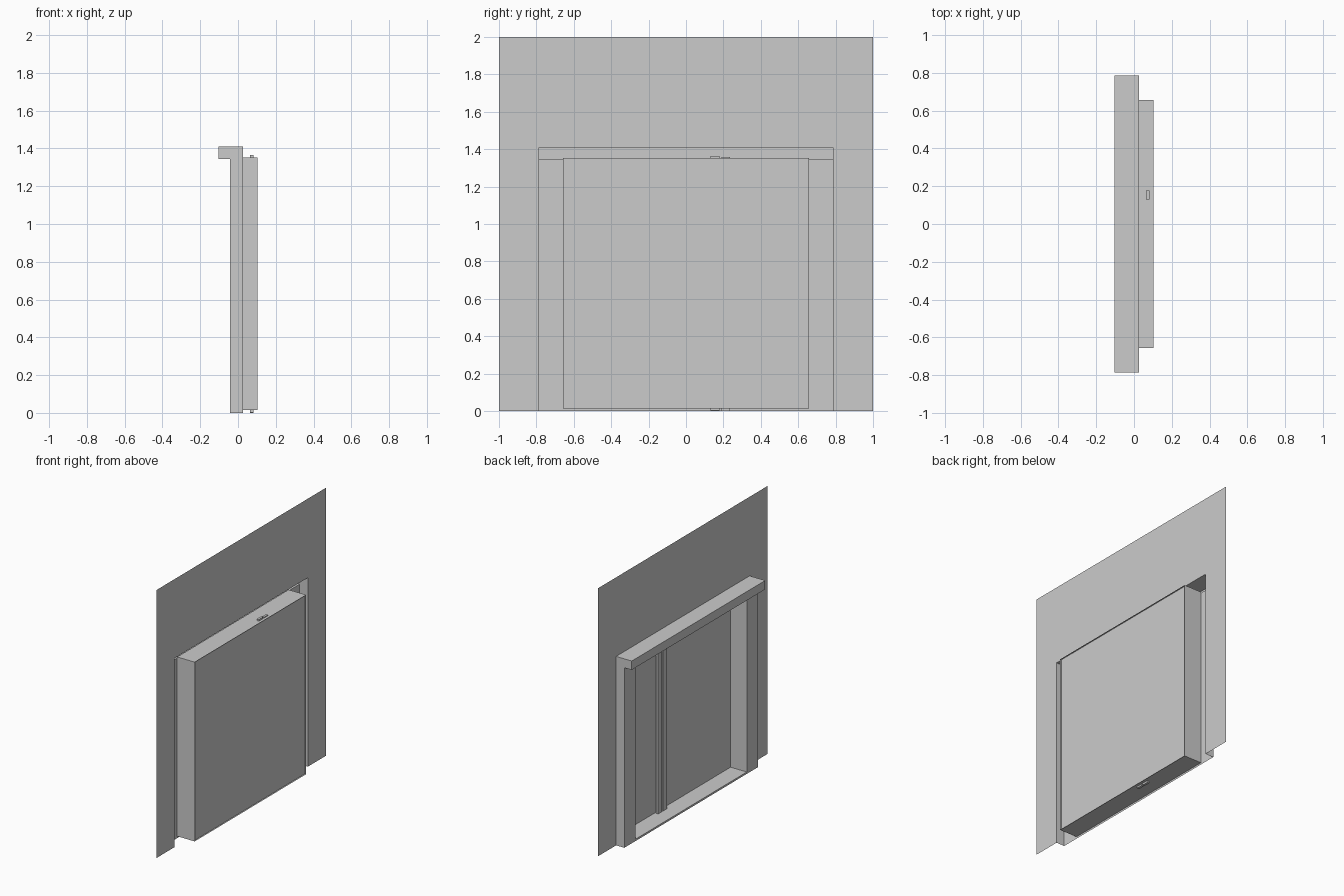
import bpy
import bmesh

cube = bpy.data.objects.get("Cube")
if cube:
    bpy.data.objects.remove(cube, do_unlink=True)

grey = bpy.data.materials.new("plain_grey")
grey.use_nodes = True
grey.diffuse_color = (0.6, 0.6, 0.6, 1)
grey.node_tree.nodes["Principled BSDF"].inputs["Base Color"].default_value = (0.6, 0.6, 0.6, 1)

# Main depths (x), half widths (y) and heights (z)
LIP, BACK, WALL, FRONT, PANE = -0.103, -0.042, 0.026, 0.103, 0.092
HOLE, SASH = 0.787, 0.657
TOP, SHELF, SASH_LOW, SASH_TOP = 1.41, 1.344, 0.014, 1.352


def build(name, faces):
    """Make one object from a list of flat polygons."""
    bm = bmesh.new()
    for points in faces:
        bm.faces.new([bm.verts.new(p) for p in points])
    bmesh.ops.remove_doubles(bm, verts=bm.verts, dist=0.0001)
    mesh = bpy.data.meshes.new(name)
    bm.to_mesh(mesh)
    bm.free()
    mesh.materials.append(grey)
    obj = bpy.data.objects.new(name, mesh)
    bpy.context.collection.objects.link(obj)
    return obj


def facing_x(x, y0, y1, z0, z1):
    return [(x, y0, z0), (x, y1, z0), (x, y1, z1), (x, y0, z1)]


def facing_y(y, x0, x1, z0, z1):
    pts = [(x0, y, z0), (x1, y, z0), (x1, y, z1), (x0, y, z1)]
    return pts if y < 0 else pts[::-1]


def facing_z(z, x0, x1, y0, y1):
    return [(x0, y0, z), (x1, y0, z), (x1, y1, z), (x0, y1, z)]


# Thin wall sheet around the opening
build("wall", [
    [(WALL, y, z) for y, z in ((-1, 0), (-HOLE, 0), (-HOLE, TOP), (HOLE, TOP),
                               (HOLE, 0), (1, 0), (1, 2), (-1, 2))]])

# Reveal: side returns and back strips, mirrored
for side, label in ((1, "left"), (-1, "right")):
    y0, y1 = sorted((side * SASH, side * HOLE))
    build("reveal_" + label, [
        facing_y(side * HOLE, BACK, WALL, 0, TOP),
        facing_x(BACK, y0, y1, 0, SHELF)[::-1]])
build("bottom_strip", [facing_x(BACK, -SASH, SASH, 0, SASH_LOW)[::-1]])

# Hollow box over the opening, open toward the wall
build("top_box", [
    facing_z(TOP, LIP, WALL, -HOLE, HOLE),
    facing_z(SHELF, LIP, BACK, -HOLE, HOLE)[::-1],
    facing_x(LIP, -HOLE, HOLE, SHELF, TOP)[::-1],
    facing_y(-HOLE, LIP, BACK, SHELF, TOP),
    facing_y(HOLE, LIP, BACK, SHELF, TOP)])

# Projecting sash casing and its slightly inset pane
build("sash_casing", [
    facing_y(-SASH, BACK, FRONT, SASH_LOW, SASH_TOP),
    facing_y(SASH, BACK, FRONT, SASH_LOW, SASH_TOP),
    facing_z(SASH_TOP, BACK, FRONT, -SASH, SASH),
    facing_z(SASH_LOW, BACK, FRONT, -SASH, SASH)[::-1]])
build("window_pane", [facing_x(PANE, -SASH, SASH, SASH_LOW, SASH_TOP)])

# Two upright bars passing through the casing
for name, y0, y1, z0, z1 in (("bar_wide", 0.13, 0.178, 0.002, 1.364),
                             ("bar_narrow", 0.19, 0.236, 0.0, 1.358)):
    x0, x1 = 0.064, 0.082
    build(name, [
        facing_x(x0, y0, y1, z0, z1)[::-1],
        facing_x(x1, y0, y1, z0, z1),
        facing_y(y0, x0, x1, z0, z1)[::-1],
        facing_y(y1, x0, x1, z0, z1),
        facing_z(z0, x0, x1, y0, y1)[::-1],
        facing_z(z1, x0, x1, y0, y1)])
